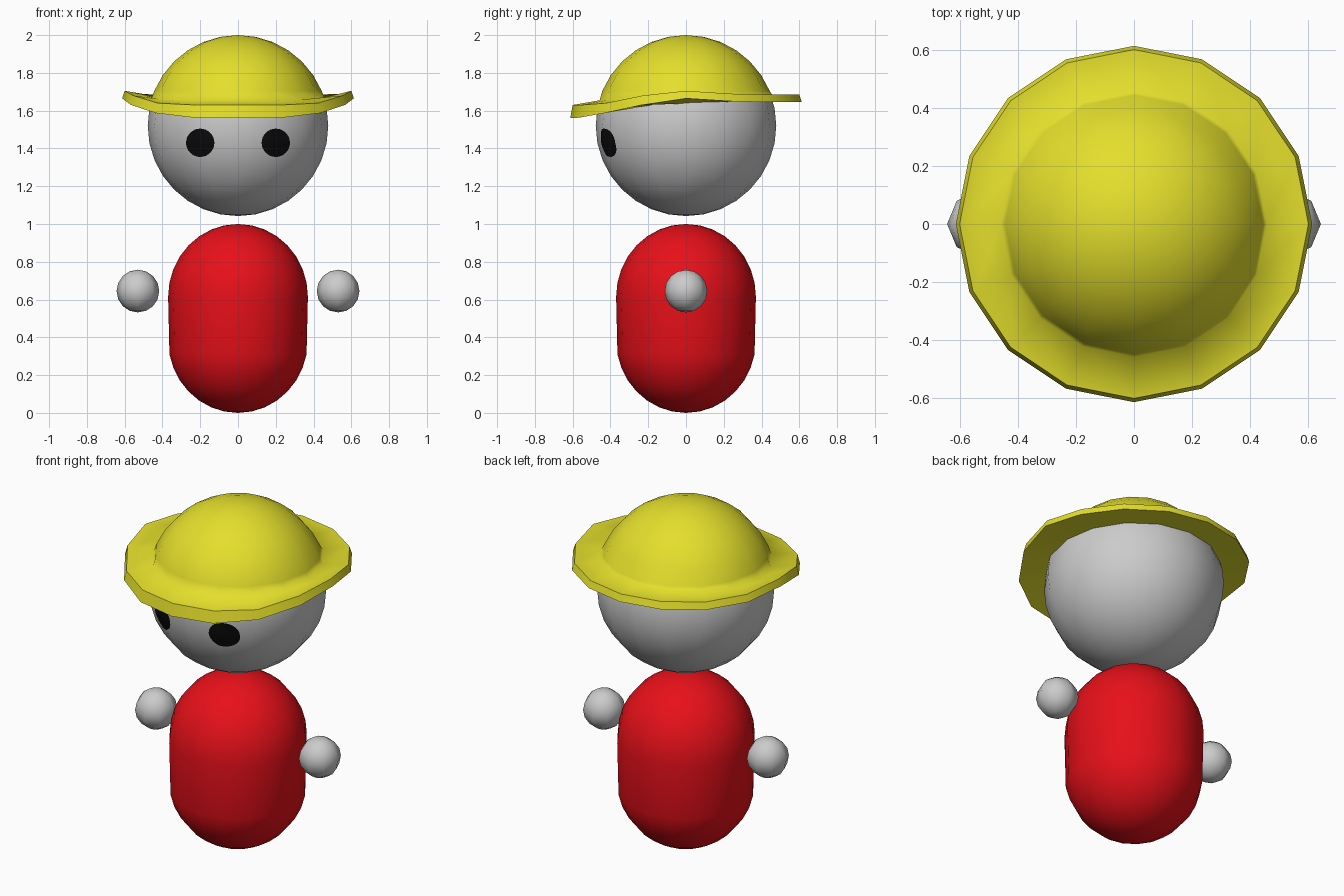
import bpy, bmesh
from math import sin, cos, pi, radians
from mathutils import Vector
from mathutils.bvhtree import BVHTree

if "Cube" in bpy.data.objects:
    bpy.data.objects.remove(bpy.data.objects["Cube"])


def material(name, rgb):
    m = bpy.data.materials.new(name)
    m.diffuse_color = (*rgb, 1)
    m.use_nodes = True
    m.node_tree.nodes["Principled BSDF"].inputs["Base Color"].default_value = m.diffuse_color
    return m


def finish(bm, name, mat=None):
    bmesh.ops.recalc_face_normals(bm, faces=bm.faces)
    for f in bm.faces:
        f.smooth = True
    me = bpy.data.meshes.new(name)
    bm.to_mesh(me)
    bm.free()
    ob = bpy.data.objects.new(name, me)
    bpy.context.collection.objects.link(ob)
    if mat:
        me.materials.append(mat)
    return ob


def ball(seg, rings, r, loc):
    bm = bmesh.new()
    bmesh.ops.create_uvsphere(bm, u_segments=seg, v_segments=rings, radius=r)
    bmesh.ops.translate(bm, verts=bm.verts, vec=loc)
    return bm


yellow = material("yellow", (0.78, 0.74, 0.025))
red = material("red", (0.8, 0.005, 0.01))
black = material("black", (0.003, 0.003, 0.003))

# body: sphere with its lower half pulled down
bm = bmesh.new()
bmesh.ops.create_uvsphere(bm, u_segments=16, v_segments=16, radius=1)
for v in bm.verts:
    low = v.co.z < -0.01
    v.co = Vector((v.co.x * 0.37, v.co.y * 0.37, v.co.z * 0.385 + (0.385 if low else 0.615)))
finish(bm, "body", red)

# hands
for side, name in ((-1, "right_hand"), (1, "left_hand")):
    finish(ball(8, 8, 0.113, (side * 0.53, 0, 0.645)), name)

# head
HEAD_Z = 1.52
bm = ball(16, 16, 0.478, (0, 0, HEAD_Z))
head_tree = BVHTree.FromBMesh(bm)
finish(bm, "head")

# eyes: round patches laid onto the front of the head
for side, name in ((-1, "right_eye"), (1, "left_eye")):
    bm = bmesh.new()
    bmesh.ops.create_circle(bm, cap_ends=True, cap_tris=True, segments=32, radius=0.075)
    bmesh.ops.subdivide_edges(bm, edges=[e for e in bm.edges if not e.is_boundary],
                              cuts=3, use_grid_fill=True)
    for v in bm.verts:
        x, z = side * 0.2 + v.co.x, 1.43 + v.co.y
        hit = head_tree.ray_cast(Vector((x, -2, z)), Vector((0, 1, 0)))[0]
        v.co = (x, hit.y - 0.005, z)
    eye = finish(bm, name, black)
    if eye.data.polygons[0].normal.y > 0:
        eye.data.flip_normals()

# hat: dome, then a wavy brim that dips at the front
N = 16
# heights from front to back, one per vertex of the half circle
rim_top = [1.63, 1.63, 1.64, 1.68, 1.705, 1.69, 1.685, 1.685, 1.685]
rim_low = [1.56, 1.563, 1.587, 1.63, 1.665, 1.65, 1.645, 1.645, 1.645]
inner_top = [1.655, 1.655, 1.657, 1.662, 1.668, 1.675, 1.68, 1.683, 1.683]
inner_low = [z - 0.03 for z in inner_top]

bm = bmesh.new()


def ring(r, heights):
    out = []
    for i in range(N):
        a = 2 * pi * i / N - pi / 2
        out.append(bm.verts.new((r * cos(a), r * sin(a), heights[min(i, N - i)])))
    return out


rings = [ring(0.48 * sin(radians(11.25 * k)), [HEAD_Z + 0.48 * cos(radians(11.25 * k))] * 9)
         for k in range(1, 7)]
rings += [ring(0.457, inner_top), ring(0.6, rim_top),
          ring(0.613, rim_low), ring(0.44, inner_low)]
tip = bm.verts.new((0, 0, 2.0))
for i in range(N):
    j = (i + 1) % N
    bm.faces.new((tip, rings[0][i], rings[0][j]))
    for a, b in zip(rings, rings[1:]):
        bm.faces.new((a[i], b[i], b[j], a[j]))
# crisp edges round the rim
for r in rings[7:9]:
    for i in range(N):
        bm.edges.get((r[i], r[(i + 1) % N])).smooth = False
finish(bm, "hat", yellow)
